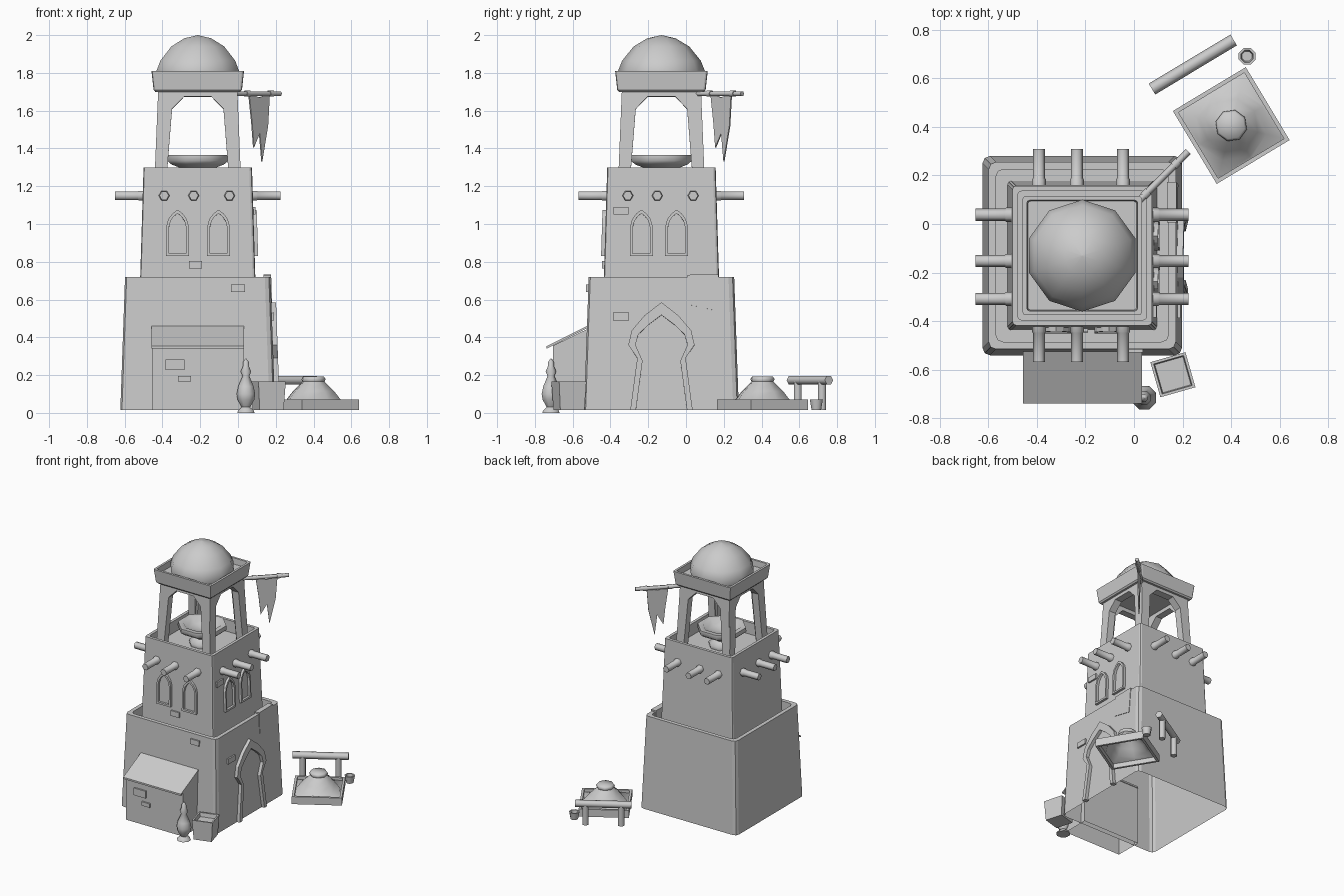
import bpy, bmesh, math
from mathutils import Matrix, Vector

if "Cube" in bpy.data.objects:
    bpy.data.objects.remove(bpy.data.objects["Cube"])

CX, CY = -0.213, -0.13         # tower axis
TAU = math.tau


def make(name, verts, faces, M=Matrix(), smooth=False):
    me = bpy.data.meshes.new(name)
    bm = bmesh.new()
    vs = [bm.verts.new(M @ Vector(v)) for v in verts]
    for f in faces:
        bm.faces.new([vs[i] for i in f])
    bmesh.ops.remove_doubles(bm, verts=bm.verts, dist=1e-5)
    bmesh.ops.recalc_face_normals(bm, faces=bm.faces)
    bm.to_mesh(me)
    bm.free()
    ob = bpy.data.objects.new(name, me)
    bpy.context.collection.objects.link(ob)
    if smooth:
        bpy.ops.object.select_all(action='DESELECT')
        ob.select_set(True)
        bpy.context.view_layer.objects.active = ob
        bpy.ops.object.shade_smooth_by_angle(angle=math.radians(62))
    return ob


def bridge(name, rings, M=Matrix(), smooth=False, bottom=True, top=True):
    """Join stacked rings of equal length, optionally capping the ends."""
    n = len(rings[0])
    faces = [[k*n+i, k*n+(i+1) % n, (k+1)*n+(i+1) % n, (k+1)*n+i]
             for k in range(len(rings)-1) for i in range(n)]
    if bottom:
        faces.append(list(range(n)))
    if top:
        faces.append(list(range((len(rings)-1)*n, len(rings)*n)))
    return make(name, [v for r in rings for v in r], faces, M, smooth)


def at(x, y, z=0, deg=0):
    return Matrix.Translation((x, y, z)) @ Matrix.Rotation(math.radians(deg), 4, 'Z')


def square_loft(name, levels, M, c=0.0, bottom=True, top=True):
    """Square shell through (half width, z) levels, corners chamfered by c."""
    def ring(h, z):
        if not c:
            return [(h, -h, z), (h, h, z), (-h, h, z), (-h, -h, z)]
        q = h - c
        m = h - c*0.29
        base = [(h, -q), (h, q), (m, m), (q, h), (-q, h), (-m, m),
                (-h, q), (-h, -q), (-m, -m), (-q, -h), (q, -h), (m, -m)]
        return [(x, y, z) for x, y in base]
    return bridge(name, [ring(h, z) for h, z in levels], M, False, bottom, top)


def circle(r, z, n, turn=0.0):
    r = max(r, 1e-4)
    return [(r*math.cos(TAU*(i+turn)/n), r*math.sin(TAU*(i+turn)/n), z) for i in range(n)]


def lathe(name, profile, n, M, smooth=True, turn=0.5):
    return bridge(name, [circle(r, z, n, turn) for r, z in profile], M, smooth)


def wall(side, u, z, half, tilt=0.0):
    """Frame on a tower wall: x right, y up the slope, z outward."""
    return (at(CX, CY, z, 90*side) @ Matrix.Translation((u, -half, 0))
            @ Matrix.Rotation(math.pi/2 - tilt, 4, 'X'))


def low(side, u, z):
    return wall(side, u, z, 0.41 - 0.035*z, 0.035)


def mid(side, u, z):
    return wall(side, u, z, 0.305 - 0.031*(z-0.72), 0.031)


def slab(name, pts, d0, d1, M):
    return bridge(name, [[(x, y, d) for x, y in pts] for d in (d0, d1)], M)


def mirrored(half):
    return half + [(-x, y) for x, y in reversed(half) if x > 0]


def arch(name, outer, inner, d0, d1, M, closed=False):
    """Frame band between two matching outlines given as right halves."""
    o, i_ = mirrored(outer), mirrored(inner)
    n = len(o)
    v = [(x, y, d) for pts in (o, i_) for d in (d0, d1) for x, y in pts]
    f = []
    for i in range(n if closed else n-1):
        j = (i+1) % n
        for a, b in ((0, n), (n, 3*n), (3*n, 2*n), (2*n, 0)):
            f.append([a+i, a+j, b+j, b+i])
    if not closed:
        f += [[e, n+e, 3*n+e, 2*n+e] for e in (0, n-1)]
    return make(name, v, f, M)


def box(name, w, h, d0, d1, M):
    return slab(name, [(-w/2, -h/2), (w/2, -h/2), (w/2, h/2), (-w/2, h/2)], d0, d1, M)


# Tower tiers with recessed parapets, open underneath
T = at(CX, CY)
square_loft("lower_tier", [(0.41, 0.015), (0.385, 0.72), (0.355, 0.72), (0.355, 0.65)], T, 0.03, False)
square_loft("middle_tier", [(0.307, 0.645), (0.287, 1.30), (0.265, 1.30), (0.265, 1.21)], T, 0.015, False)
square_loft("roof_slab", [(0.225, 1.70), (0.234, 1.71), (0.245, 1.81), (0.228, 1.81),
                          (0.224, 1.765)], T, 0.012)
lathe("dome", [(0.222, 1.765), (0.23, 1.81), (0.208, 1.865), (0.147, 1.94),
               (0.075, 1.983), (0, 2.0)], 10, T)

# Open belfry: four arched panels
for s in range(4):
    arch("belfry_arch", [(0.23, 0), (0.21, 0.4), (0.207, 0.495), (0.09, 0.495)],
         [(0.168, 0), (0.136, 0.4), (0.073, 0.465), (0.06, 0.465)],
         -0.055, 0, wall(s, 0, 1.21, 0.23, 0.041))

# Fire bowl inside the belfry
lathe("fire_bowl", [(0.09, 1.21), (0.095, 1.235), (0.055, 1.265), (0.08, 1.29), (0.15, 1.315),
                    (0.175, 1.335), (0.172, 1.365), (0.135, 1.365), (0.10, 1.325), (0, 1.315)], 8, T)

# Protruding roof beams, three on each side
for s in range(4):
    for u in (-0.178, -0.022, 0.168):
        M = wall(s, u if s < 2 else -u, 1.15, 0)
        lathe("roof_beam", [(0.029, 0.25), (0.029, 0.313), (0.025, 0.318), (0.025, 0.438)], 6, M, turn=0)

# Pointed windows on the front and right
for s, us in ((0, (-0.107, 0.11)), (1, (-0.106, 0.08))):
    for u in us:
        arch("window_frame",
             [(0.06, 0), (0.06, 0.155), (0.049, 0.195), (0.027, 0.225), (0, 0.245)],
             [(0.046, 0.014), (0.046, 0.15), (0.037, 0.185), (0.02, 0.21), (0, 0.226)],
             -0.01, 0.018, mid(s, u, 0.83), True)

# Keyhole door surround on the right
arch("door_frame",
     [(0.165, 0), (0.128, 0.275), (0.175, 0.345), (0.158, 0.42), (0.09, 0.50), (0, 0.57)],
     [(0.135, 0), (0.10, 0.26), (0.138, 0.345), (0.122, 0.40), (0.07, 0.45), (0, 0.503)],
     -0.01, 0.025, low(1, 0, 0.015))

# Worn patch hanging over the parapet
slab("parapet_patch", [(0, 0), (0, -0.15), (0.155, -0.185), (0.165, 0.008), (0, 0.006)],
     -0.036, 0.004, low(1, 0.137, 0.725))

# Loose bricks
for M, w, h in ((low(0, 0.213, 0.66), 0.075, 0.04), (mid(0, -0.012, 0.785), 0.07, 0.04),
                (mid(1, -0.215, 1.07), 0.08, 0.04), (low(1, -0.215, 0.51), 0.085, 0.04),
                (wall(0, -0.12, 0.255, 0.575), 0.10, 0.055),
                (wall(0, -0.07, 0.18, 0.575), 0.07, 0.03)):
    box("loose_brick", w, h, -0.02, 0.012, M)

# Lean-to shed: open-bottomed body and sloped roof
bridge("shed_body", [[(-0.455, f, z0), (0.028, f, z0), (0.028, -0.5, z1), (-0.455, -0.5, z1)]
                     for f, z0, z1 in ((-0.705, 0.015, 0.015), (-0.705, 0.355, 0.455))], bottom=False)
bridge("shed_roof", [[(-0.457, -0.738, a), (0.032, -0.738, a), (0.032, -0.5, b), (-0.457, -0.5, b)]
                     for a, b in ((0.34, 0.46), (0.353, 0.472))])

# Vase and crate by the shed
lathe("vase", [(0.05, 0), (0.045, 0.012), (0.024, 0.03), (0.048, 0.07), (0.053, 0.10), (0.044, 0.14),
               (0.02, 0.195), (0.03, 0.22), (0.018, 0.245), (0.016, 0.27), (0, 0.29)],
      8, at(0.042, -0.715))
square_loft("crate", [(0.066, 0.015), (0.075, 0.165), (0.064, 0.165), (0.06, 0.135)], at(0.16, -0.62, 0, 16))

# Plank tray, open underneath, with a smooth heap filling it
H = at(0.40, 0.405, 0, 31)
square_loft("tray", [(0.175, 0.015), (0.175, 0.072), (0.158, 0.072), (0.158, 0.015), (0.175, 0.015)],
            H, 0, False, False)
border = [(x*0.158, y*0.158, 0.05) for x, y in
          ((1, 0), (1, 1), (0, 1), (-1, 1), (-1, 0), (-1, -1), (0, -1), (1, -1))]
bridge("heap", [border] + [circle(r, z, 8) for r, z in
                           ((0.148, 0.07), (0.112, 0.115), (0.072, 0.152), (0.06, 0.165),
                            (0.066, 0.178), (0.057, 0.192), (0, 0.194))], H, True, bottom=False)

# Hitching rail with posts, and a bucket
R = at(0.242, 0.656, 0, 31)
along_x = Matrix.Rotation(math.pi/2, 4, 'Y')
lathe("rail", [(0.026, -0.196), (0.026, 0.196)], 6, R @ Matrix.Translation((0, 0, 0.173)) @ along_x)
for u in (-0.125, 0.125):
    lathe("rail_post", [(0.024, 0.015), (0.024, 0.165)], 6, R @ Matrix.Translation((u, 0, 0)))
lathe("bucket", [(0.027, 0.015), (0.037, 0.07), (0.027, 0.07), (0.022, 0.035)], 8, at(0.465, 0.69))

# Diagonal banner pole and swallow-tailed banner
P = at(0.0, 0.075, 1.69, 45)
lathe("banner_pole", [(0.014, -0.02), (0.014, 0.315)], 6, P @ along_x)
for u in (0.07, 0.245):
    lathe("pole_ring", [(0.018, u-0.014), (0.018, u+0.014)], 6, P @ along_x)
slab("banner", [(0.08, 0), (0.158, -0.02), (0.235, 0), (0.222, -0.17), (0.178, -0.36), (0.16, -0.21),
                (0.116, -0.285), (0.103, -0.16)], -0.004, 0.004, P @ Matrix.Rotation(math.pi/2, 4, 'X'))
